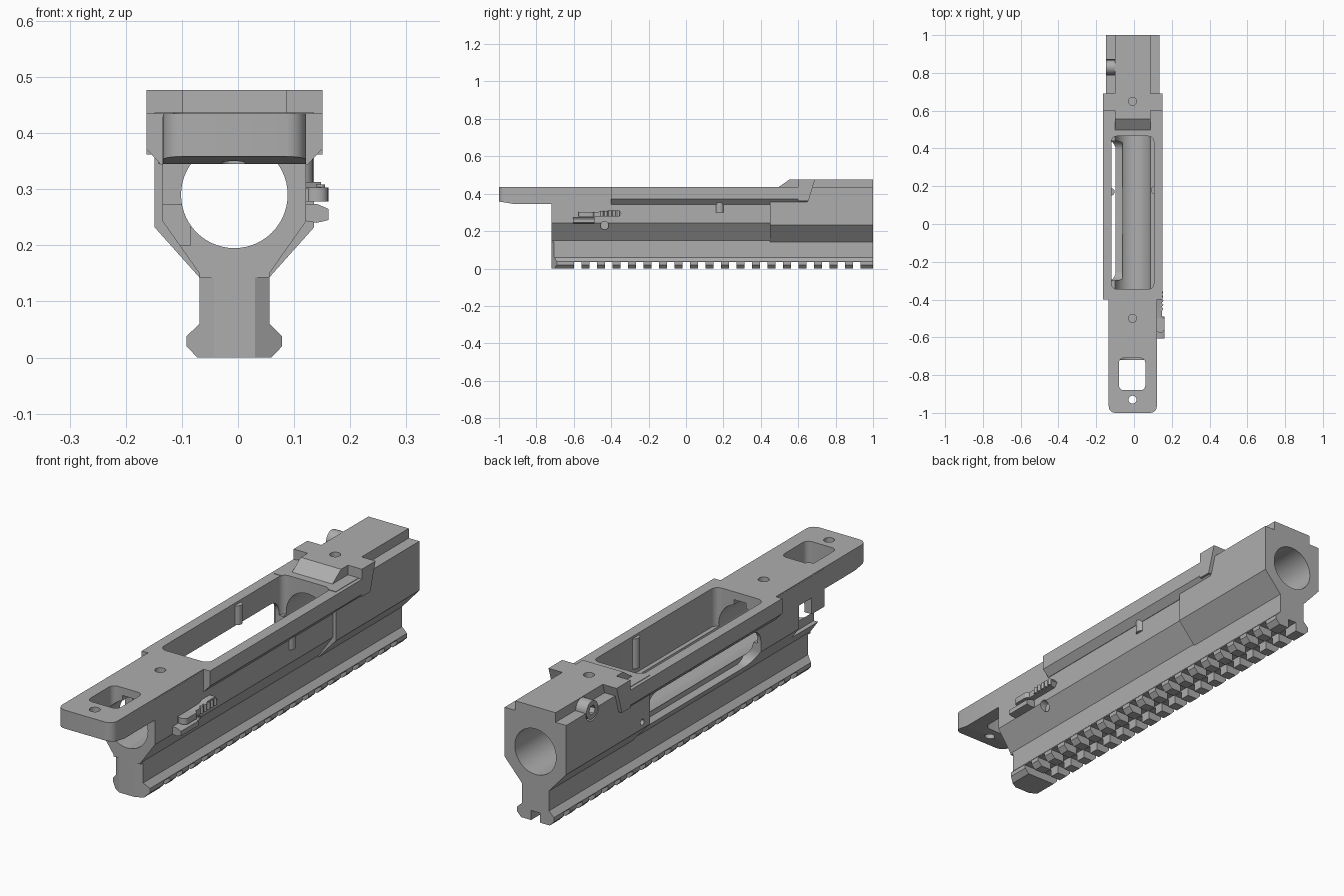
import bpy, bmesh, math
from mathutils import Vector

if "Cube" in bpy.data.objects:
    bpy.data.objects.remove(bpy.data.objects["Cube"])

CX = -0.0065  # body centre line
metal = bpy.data.materials.new("grey_metal")
metal.use_nodes = True
GREY = (0.42, 0.42, 0.42, 1)
metal.diffuse_color = GREY
metal.node_tree.nodes["Principled BSDF"].inputs["Base Color"].default_value = GREY


def prism(name, pts, axis, lo, hi):
    """Extrude a 2D outline along an axis; outline uses the other two axes in order."""
    bm = bmesh.new()
    def place(p, t):
        c = list(p)
        c.insert("xyz".index(axis), t)
        return bm.verts.new(c)
    a = [place(p, lo) for p in pts]
    b = [place(p, hi) for p in pts]
    n = len(pts)
    bm.faces.new(a)
    bm.faces.new(b[::-1])
    for i in range(n):
        j = (i + 1) % n
        bm.faces.new((a[j], a[i], b[i], b[j]))
    bmesh.ops.recalc_face_normals(bm, faces=bm.faces)
    me = bpy.data.meshes.new(name)
    bm.to_mesh(me)
    bm.free()
    me.materials.append(metal)
    ob = bpy.data.objects.new(name, me)
    bpy.context.collection.objects.link(ob)
    return ob


def box(name, x0, x1, y0, y1, z0, z1):
    return prism(name, [(x0, y0), (x1, y0), (x1, y1), (x0, y1)], "z", z0, z1)


def rod(name, u, v, r, axis, lo, hi, n=32):
    ring = [(u + r * math.cos(math.tau * i / n), v + r * math.sin(math.tau * i / n)) for i in range(n)]
    return prism(name, ring, axis, lo, hi)


def rounded(x0, x1, y0, y1, r, n=5):
    """Outline of a rectangle with round corners."""
    out = []
    corners = [(x1 - r, y1 - r), (x0 + r, y1 - r), (x0 + r, y0 + r), (x1 - r, y0 + r)]
    for k, (cx, cy) in enumerate(corners):
        for i in range(n + 1):
            a = math.pi / 2 * (k + i / n)
            out.append((cx + r * math.cos(a), cy + r * math.sin(a)))
    return out


def mirrored(half):
    """Full outline from a right half, bottom to top."""
    return [(CX + x, z) for x, z in half] + [(CX - x, z) for x, z in reversed(half)]


def boolean(target, tools, op):
    for t in tools:
        m = target.modifiers.new("bool", "BOOLEAN")
        m.operation, m.solver, m.object = op, "EXACT", t
        bpy.context.view_layer.objects.active = target
        bpy.ops.object.modifier_apply(modifier=m.name)
        bpy.data.objects.remove(t)


# Main housing: rail, neck and octagonal upper body
rail = [(0.066, 0), (0.085, 0.02), (0.085, 0.038), (0.0625, 0.06)]
body = prism("receiver_body", mirrored(rail + [(0.0625, 0.15), (0.128, 0.243), (0.128, 0.43)]), "y", -0.72, 0.5)
rear = prism("rear", mirrored(rail + [(0.0625, 0.143), (0.142, 0.232), (0.142, 0.437)]), "y", 0.45, 1)
tongue = prism("tongue", rounded(CX - 0.1275, CX + 0.1275, -1, -0.3, 0.035), "z", 0.345, 0.435)
flange = prism("flange", mirrored([(0.13, 0.343), (0.157, 0.372), (0.157, 0.435)]), "y", -0.4, 0.65)
ridge = prism("ridge", [(0.48, 0.42), (0.495, 0.435), (0.555, 0.477), (1, 0.477), (1, 0.42)],
              "x", CX - 0.093, CX + 0.093)
shoulder = prism("shoulder", [(0.6, 0.362), (0.6, 0.477), (0.69, 0.477), (0.655, 0.362)],
                 "x", CX - 0.157, CX + 0.157)
boolean(body, [rear, tongue, flange, ridge, shoulder], "UNION")

# Bore, top opening, tongue window and side port
cuts = [
    rod("bore", CX, 0.29, 0.095, "y", -0.75, 1.1, 56),
    box("key_slot", CX - 0.028, CX + 0.028, -0.75, -0.2, 0.37, 0.402),
    prism("top_opening", rounded(-0.12, 0.105, -0.345, 0.465, 0.03), "z", 0.275, 0.6),
    prism("side_port", rounded(-0.3, 0.44, 0.19, 0.34, 0.05), "x", -0.2, -0.06),
    prism("tongue_window", rounded(-0.08, 0.06, -0.88, -0.71, 0.025), "z", 0.3, 0.6),
    rod("tongue_hole", -0.008, -0.93, 0.021, "z", 0.3, 0.6),
    box("open_corner", -0.3, -0.085, -0.8, -0.55, 0.2, 0.272),
    box("corner_slot", -0.3, -0.085, -0.635, -0.55, 0.25, 0.34),
    rod("pin_hole", -0.435, 0.23, 0.022, "x", 0.09, 0.3),
    rod("side_hole", 0.5, 0.26, 0.012, "x", -0.3, -0.13),
    rod("screw_seat", 0.83, 0.435, 0.042, "x", -0.3, -0.1),
    box("rail_groove", CX - 0.02, CX + 0.02, -0.6, 1.1, -0.1, 0.04),
    prism("tongue_bevel", [(-1.1, 0.3), (-0.92, 0.3), (-0.92, 0.345), (-1.1, 0.375)], "x", -0.3, 0.3),
]
for y, z in ((-0.5, 0.405), (0.65, 0.445)):
    cuts.append(rod("screw_hole", -0.008, y, 0.021, "z", z, 0.6))

# Chamfered front edges of the neck
for s in (-1, 1):
    wedge = [(CX + s * 0.035, -0.721), (CX + s * 0.12, -0.67), (CX + s * 0.12, -0.8), (CX + s * 0.035, -0.8)]
    cuts.append(prism("neck_chamfer", wedge, "z", -0.1, 0.143))

# Cross slots of the rail
for i in range(19):
    y = -0.58 + 0.083 * i
    cuts.append(box("rail_slot", -0.2, 0.2, y - 0.02, y + 0.02, -0.1, 0.034))
boolean(body, cuts, "DIFFERENCE")

# Guide bumps inside the top opening
parts = [body,
         rod("left_guide", -0.122, 0.17, 0.02, "z", 0.345, 0.425, 20),
         rod("right_guide", 0.112, 0.18, 0.022, "z", 0.3, 0.425, 20)]

# Clamp screw on the left step: ring with a hex socket
screw = rod("clamp_screw", 0.83, 0.437, 0.038, "x", -0.149, -0.095)
boolean(screw, [rod("socket", 0.83, 0.437, 0.02, "x", -0.2, -0.125, 6)], "DIFFERENCE")
parts.append(screw)

# Catch lever with finger ribs and its lower stop
lever = [(-0.57, 0.278), (-0.36, 0.278), (-0.345, 0.295), (-0.36, 0.313), (-0.41, 0.313), (-0.43, 0.304), (-0.57, 0.302)]
parts.append(prism("catch_lever", lever, "x", 0.11, 0.148))
for i in range(5):
    parts.append(rod("lever_rib", 0.147, -0.45 + 0.022 * i, 0.008, "z", 0.28, 0.308, 12))
parts.append(prism("lever_nose", rounded(0.12, 0.161, -0.575, -0.49, 0.018), "z", 0.278, 0.303))
stop = [(0.11, 0.245), (0.14, 0.24), (0.161, 0.245), (0.161, 0.265), (0.14, 0.274), (0.11, 0.274)]
parts.append(prism("lever_stop", stop, "y", -0.605, -0.49))

# Smooth curved walls, keep machined edges crisp
bpy.ops.object.select_all(action="DESELECT")
for ob in parts:
    ob.select_set(True)
bpy.context.view_layer.objects.active = body
bpy.ops.object.shade_smooth_by_angle(angle=math.radians(25))
